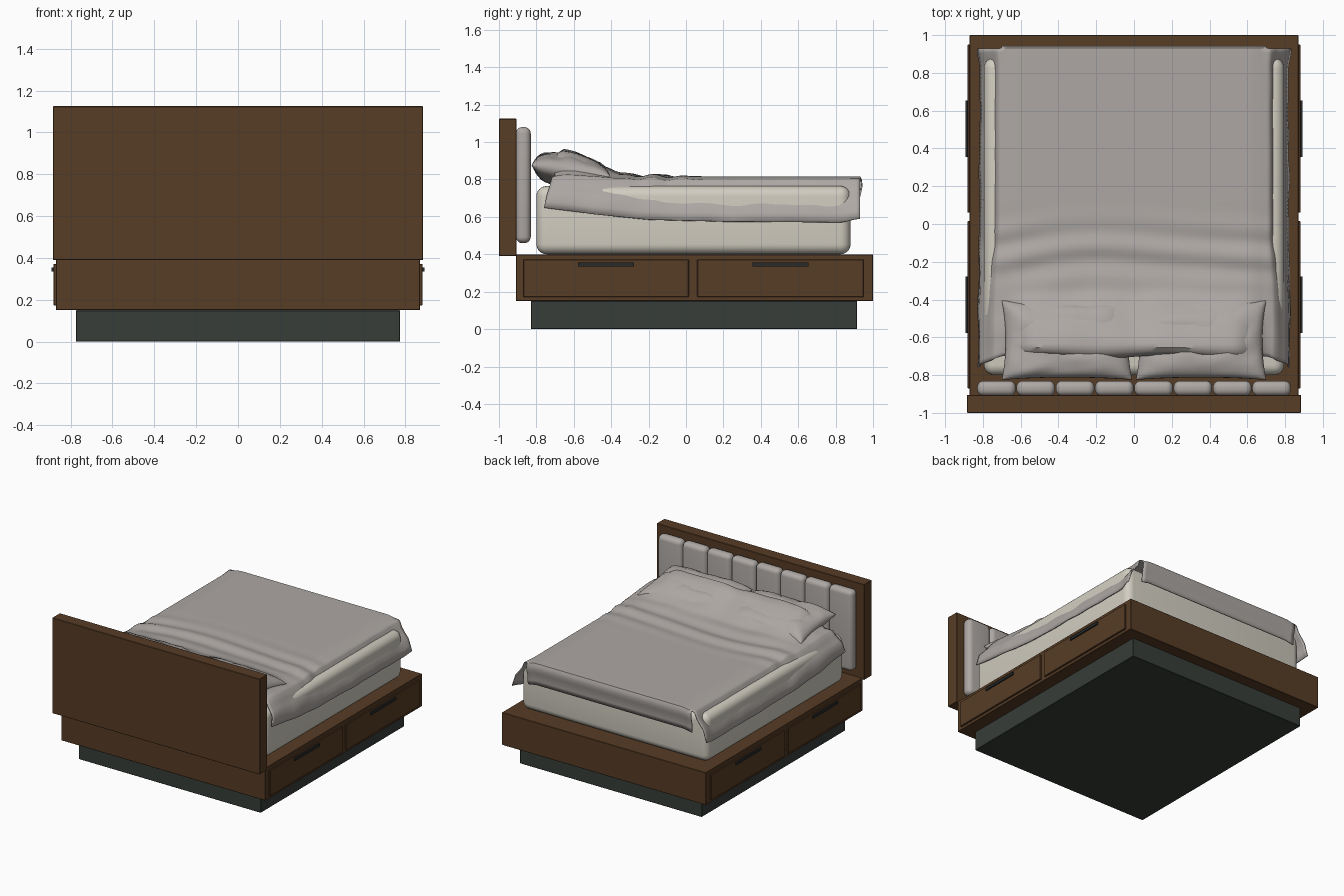
import bpy, bmesh, math
from mathutils import Vector, noise

old = bpy.data.objects.get("Cube")
if old:
    bpy.data.objects.remove(old, do_unlink=True)


def material(name, rgb):
    m = bpy.data.materials.new(name)
    m.use_nodes = True
    m.diffuse_color = (*rgb, 1)
    m.node_tree.nodes["Principled BSDF"].inputs["Base Color"].default_value = (*rgb, 1)
    return m


WOOD = material("brown wood", (0.095, 0.045, 0.019))
PLINTH = material("dark slate", (0.038, 0.047, 0.040))
HANDLE = material("black metal", (0.020, 0.024, 0.022))
LINEN = material("grey linen", (0.42, 0.39, 0.37))
CREAM = material("cream mattress", (0.64, 0.61, 0.53))


def finish(name, bm, mat, smooth=False):
    bmesh.ops.recalc_face_normals(bm, faces=bm.faces)
    me = bpy.data.meshes.new(name)
    bm.to_mesh(me)
    bm.free()
    me.materials.append(mat)
    ob = bpy.data.objects.new(name, me)
    bpy.context.collection.objects.link(ob)
    if smooth:
        bpy.ops.object.select_all(action='DESELECT')
        ob.select_set(True)
        bpy.context.view_layer.objects.active = ob
        bpy.ops.object.shade_smooth_by_angle(angle=math.radians(50))
    return ob


def box(name, lo, hi, mat, bevel=0.0, segments=1):
    bm = bmesh.new()
    bmesh.ops.create_cube(bm, size=1)
    lo, hi = Vector(lo), Vector(hi)
    for v in bm.verts:
        v.co = (lo + hi) / 2 + v.co * (hi - lo)
    if bevel:
        bmesh.ops.bevel(bm, geom=bm.edges[:], offset=bevel, segments=segments,
                        profile=0.5, affect='EDGES')
    return finish(name, bm, mat, segments > 1)


def lerp_table(t, table):
    for (a, p), (b, q) in zip(table, table[1:]):
        if t <= b:
            k = max(0, (t - a) / (b - a))
            return p + (q - p) * k
    return table[-1][1]


def smooth01(t):
    t = min(1, max(0, t))
    return t * t * (3 - 2 * t)


# Frame
box("plinth", (-0.775, -0.83, 0), (0.775, 0.915, 0.15), PLINTH, 0.003)
box("bed_base", (-0.87, -0.91, 0.15), (0.87, 1, 0.40), WOOD, 0.003)
box("headboard", (-0.885, -1, 0.39), (0.885, -0.905, 1.125), WOOD, 0.003)

# Drawers and handles on both sides
for side, s in (("left", 1), ("right", -1)):
    for place, y0, y1 in (("head", -0.87, 0.015), ("foot", 0.06, 0.95)):
        mid = (y0 + y1) / 2
        xs = sorted((s * 0.86, s * 0.882))
        box(f"{side}_{place}_drawer", (xs[0], y0, 0.172), (xs[1], y1, 0.372), WOOD, 0.003)
        xs = sorted((s * 0.87, s * 0.892))
        box(f"{side}_{place}_handle", (xs[0], mid - 0.15, 0.335), (xs[1], mid + 0.15, 0.355), HANDLE)

# Padded headboard channels
W = 0.208
for i in range(8):
    x = -4 * W + i * W
    box(f"headboard_cushion_{i + 1}", (x + 0.002, -0.91, 0.46), (x + W - 0.002, -0.83, 1.08),
        LINEN, 0.034, 5)

# Mattress
box("mattress", (-0.795, -0.80, 0.40), (0.795, 0.88, 0.765), CREAM, 0.055, 6)


# Pillows
def pillow(name, cx):
    bm = bmesh.new()
    n = 20
    for sign in (1, -1):
        grid = []
        for i in range(n + 1):
            row = []
            for j in range(n + 1):
                u = math.sin((i / n - 0.5) * math.pi)
                v = math.sin((j / n - 0.5) * math.pi)
                h = math.sqrt(max(0, (1 - u ** 4) * (1 - v ** 4)))
                pinch_u = 1 - 0.06 * (1 - v * v)
                pinch_v = 1 - 0.06 * (1 - u * u)
                y = 0.21 * v * pinch_v
                crease = 0.02 * noise.noise((cx * 9 + u * 3, v * 3, sign)) * h
                row.append(bm.verts.new((cx + 0.345 * u * pinch_u, -0.615 + y,
                                         0.845 - 0.15 * y + sign * 0.082 * h + crease)))
            grid.append(row)
        for i in range(n):
            for j in range(n):
                bm.faces.new((grid[i][j], grid[i + 1][j], grid[i + 1][j + 1], grid[i][j + 1]))
    bmesh.ops.remove_doubles(bm, verts=bm.verts, dist=0.0005)
    finish(name, bm, LINEN, True)


pillow("left_pillow", 0.355)
pillow("right_pillow", -0.355)

# Blanket: top sheet, side drapes and foot drape in one grid
RISE = [(-0.70, 0.105), (-0.66, 0.14), (-0.60, 0.13), (-0.52, 0.095),
        (-0.44, 0.05), (-0.36, 0.018), (-0.25, 0.004), (0, 0.0)]
HEM = [(-0.70, 0.65), (-0.5, 0.615), (-0.2, 0.585), (0.2, 0.575), (0.93, 0.57)]
SIDE = [(0.03, 0.99, 0.712), (0.15, 0.95, 0.722), (0.3, 0.75, 0.738), (0.45, 0.57, 0.765),
        (0.6, 0.42, 0.79), (0.8, 0.2, 0.803), (1.0, 0.0, 0.815)]
TOP_N, ROWS, FOOT_ROWS = 44, 76, 6


def blanket_point(col, row):
    y = -0.70 + 1.63 * min(row, ROWS) / ROWS
    k = abs(col) - TOP_N // 2
    sx = 1 if col >= 0 else -1
    x = 0.70 * max(-1, min(1, col / (TOP_N // 2)))
    head = 1 - smooth01((y + 0.45) / 0.45)
    fold = math.exp(-((y + 0.15) / 0.15) ** 2)
    bulge = smooth01((0.76 - abs(x)) / 0.24) * (1 - 0.12 * math.exp(-(x / 0.08) ** 2))
    top = 0.813 + lerp_table(y, RISE) * bulge
    top += 0.009 * fold * math.sin(38 * y + 5 * x * x + 0.6 * math.sin(5 * x))
    top += 0.014 * head * noise.noise((x * 4, y * 7, 1))
    top -= 0.012 * smooth01((abs(x) - 0.62) / 0.08)
    if k > 0:                                   # side drape
        _, up, out = SIDE[k - 1]
        hem = lerp_table(y, HEM)
        z = hem + (top - hem) * up
        wave = 0.010 * noise.noise((y * 6, k * 0.4, sx * 3)) * (k / len(SIDE))
        flare = smooth01((y - 0.82) / 0.11) * k / len(SIDE)
        x = sx * (out + wave + head * 0.028 * math.sin(math.pi * (k + 1) / 9) + 0.012 * flare)
        y -= 0.06 * (k / len(SIDE)) * smooth01((-0.5 - y) / 0.2)
        return (x, y, z + 0.02 * flare)
    if row > ROWS:                              # foot drape
        f = (row - ROWS) / FOOT_ROWS
        return (x, 0.93 + 0.013 * math.sin(math.pi * min(f * 1.6, 1) * 0.9) - 0.012 * f,
                top - 0.165 * f ** 1.3)
    y += 0.008 * math.sin(x * 9) * smooth01((-0.6 - y) / 0.1)
    return (x, y, top)


bm = bmesh.new()
half = TOP_N // 2
reach = half + len(SIDE)
verts = {}
for row in range(ROWS + FOOT_ROWS + 1):
    span = reach if row <= ROWS else half
    for col in range(-span, span + 1):
        verts[col, row] = bm.verts.new(blanket_point(col, row))
for col, row in list(verts):
    quad = [(col, row), (col + 1, row), (col + 1, row + 1), (col, row + 1)]
    if all(q in verts for q in quad):
        bm.faces.new([verts[q] for q in quad])
blanket = finish("blanket", bm, LINEN, True)
thick = blanket.modifiers.new("thickness", 'SOLIDIFY')
thick.thickness = 0.008
thick.offset = 0
